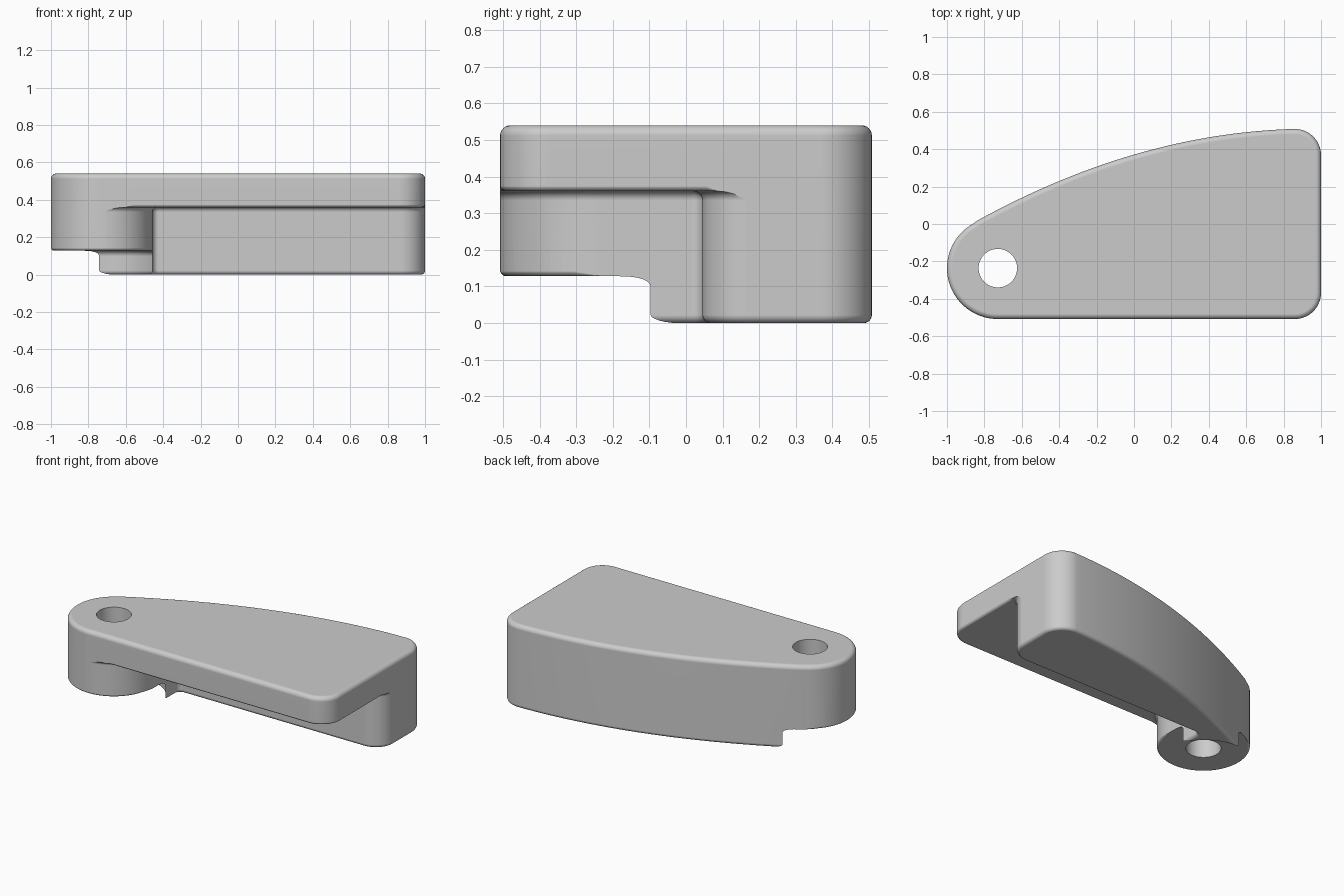
import bpy, bmesh, math
from mathutils import Vector

if "Cube" in bpy.data.objects:
    bpy.data.objects.remove(bpy.data.objects["Cube"])

CX, CY, R = -0.728, -0.236, 0.272      # pivot boss centre and radius
TOP, LEDGE, STEP = 0.54, 0.36, 0.128   # main heights
EDGE, FILLET = 0.022, 0.025            # outer rounding, inner fillet


def arc(cx, cy, r, a0, a1, n):
    return [(cx + r * math.cos(math.radians(a0 + (a1 - a0) * i / n)),
             cy + r * math.sin(math.radians(a0 + (a1 - a0) * i / n))) for i in range(n + 1)]


def offset(pts, d):
    """Grow (d > 0) or shrink a counter-clockwise outline with mitred corners."""
    out = []
    for i, p in enumerate(pts):
        p, a, b = Vector(p), Vector(pts[i - 1]), Vector(pts[(i + 1) % len(pts)])
        e1, e2 = (p - a).normalized(), (b - p).normalized()
        n1, n2 = Vector((e1.y, -e1.x)), Vector((e2.y, -e2.x))
        out.append(p + (n1 + n2) * (d / (1 + n1.dot(n2))))
    return out


def skin(name, rings, wrap_caps=True):
    """Join equal-length closed rings of 3D points into a capped solid."""
    bm = bmesh.new()
    rows = [[bm.verts.new(p) for p in ring] for ring in rings]
    n = len(rows[0])
    for lo, hi in zip(rows, rows[1:]):
        for i in range(n):
            j = (i + 1) % n
            bm.faces.new((lo[i], lo[j], hi[j], hi[i]))
    bm.faces.new(rows[0][::-1])
    bm.faces.new(rows[-1])
    bmesh.ops.recalc_face_normals(bm, faces=bm.faces)
    me = bpy.data.meshes.new(name)
    bm.to_mesh(me)
    bm.free()
    ob = bpy.data.objects.new(name, me)
    bpy.context.collection.objects.link(ob)
    return ob


def prism(name, pts, levels):
    return skin(name, [[(p.x, p.y, z) for p in offset(pts, d)] for z, d in levels])


def foot(r, sign):       # rounding at z = 0
    q = [math.pi / 2 * i / 6 for i in range(7)]
    return [(r * (1 - math.cos(a)), sign * r * (1 - math.sin(a))) for a in q]


def crown(z, r):         # rounding that ends at height z
    q = [math.pi / 2 * i / 6 for i in range(7)]
    return [(z - r + r * math.sin(a), -r * (1 - math.cos(a))) for a in q]


def edge_cutter(name, path, z0):
    """Sweep a cove along (x, y, nx, ny, r) points to round a lower edge."""
    e = 0.0007
    rings = []
    for x, y, nx, ny, r in path:
        sec = [(0.02, z0 - 0.01), (0.02, z0 + r)]
        for i in range(7):
            a = math.pi / 2 * i / 6
            sec.append((-r + r * math.cos(a) + e, z0 + r - r * math.sin(a) - e))
        sec.append((-r + e, z0 - 0.01))
        rings.append([(x + nx * s, y + ny * s, z) for s, z in sec])
    return skin(name, rings)


# Main body: round pivot end, straight front and right, gently curved back
def back(x):
    return 0.371 + 0.292 * x - 0.154 * x * x


outline = arc(CX, CY, R, 119, 270, 34)
outline += arc(0.86, -0.368, 0.14, -90, 0, 14)
outline += arc(0.86, 0.368, 0.14, 0, 88, 14)
outline += [(x, back(x)) for x in [0.86 - 1.70 * i / 40 for i in range(1, 41)]]
body = prism("lever_body", outline, foot(EDGE, -1) + crown(TOP, 0.028))

# Pocket under the front of the top plate, wrapping the boss
pocket_pts = [(1.2, -0.7), (1.2, 0.161)]
pocket_pts += arc(0.87, 0.175, 0.13, -6, -90, 14)[:]
pocket_pts += arc(-0.426, 0.015, 0.03, 90, 180, 8)
pocket_pts += arc(CX, CY, R, 0, -85, 20)
pocket_pts += [(CX + R * math.cos(math.radians(-85)), -0.7)]
pocket = prism("pocket_cutter", pocket_pts,
               [(-0.1, EDGE)] + foot(EDGE, 1) + crown(LEDGE, FILLET))

# Round clearance below the boss
clearance = prism("clearance_cutter", arc(CX, CY, 0.306, 0, 355, 71),
                  [(-0.1, EDGE)] + foot(EDGE, 1) + crown(STEP, 0.03))

# Rounding along the lower rim of the top plate
path = []
for x in [-0.6, -0.585, -0.57, -0.55, -0.53, -0.5, 0.0, 0.5]:
    dx = min(x - CX, 0.296)
    depth = R - math.sqrt(0.297 ** 2 - dx * dx)
    path.append((x, -0.508, 0, -1, min(0.02, max(0.002, 0.8 * depth))))
for i in range(15):
    a = math.radians(-90 + 90 * i / 14)
    c, s = math.cos(a), math.sin(a)
    path.append((0.86 + 0.14 * c, -0.368 + 0.14 * s, c, s, 0.02))
for y in [0.0, 0.04, 0.055, 0.07, 0.085]:
    dy = min(0.175 - y, 0.154)
    depth = 0.13 - math.sqrt(0.155 ** 2 - dy * dy)
    path.append((1.0, y, 1, 0, min(0.02, max(0.002, 0.8 * depth))))
plate_rim = edge_cutter("plate_rim_cutter", path, LEDGE)

# Rounding along the lower rim of the boss
path = []
for i in range(49):
    a = math.radians(121 + 239 * i / 48)
    c, s = math.cos(a), math.sin(a)
    r = 0.02 * min(1, (i + 1) / 4, (49 - i) / 4)
    path.append((CX + R * c, CY + R * s, c, s, r))
boss_rim = edge_cutter("boss_rim_cutter", path, STEP)

# Pivot hole
hole = prism("hole_cutter", arc(CX, CY, 0.103, 0, 352.5, 47), [(-0.1, 0), (0.7, 0)])

# Cut everything out of the body
bpy.context.view_layer.objects.active = body
body.select_set(True)
for cutter in (pocket, clearance, plate_rim, boss_rim, hole):
    cutter.hide_render = True
    mod = body.modifiers.new(cutter.name, 'BOOLEAN')
    mod.operation = 'DIFFERENCE'
    mod.solver = 'EXACT'
    mod.object = cutter
    bpy.ops.object.modifier_apply(modifier=mod.name)
    bpy.data.objects.remove(cutter)

# Plain grey finish with smooth rounded edges
grey = bpy.data.materials.new("plain_grey")
grey.diffuse_color = (0.6, 0.6, 0.6, 1)
grey.use_nodes = True
grey.node_tree.nodes["Principled BSDF"].inputs["Base Color"].default_value = grey.diffuse_color
body.data.materials.clear()
body.data.materials.append(grey)
bpy.ops.object.shade_smooth_by_angle(angle=math.radians(32))
normals = body.modifiers.new("flat_face_normals", 'WEIGHTED_NORMAL')
normals.keep_sharp = True
